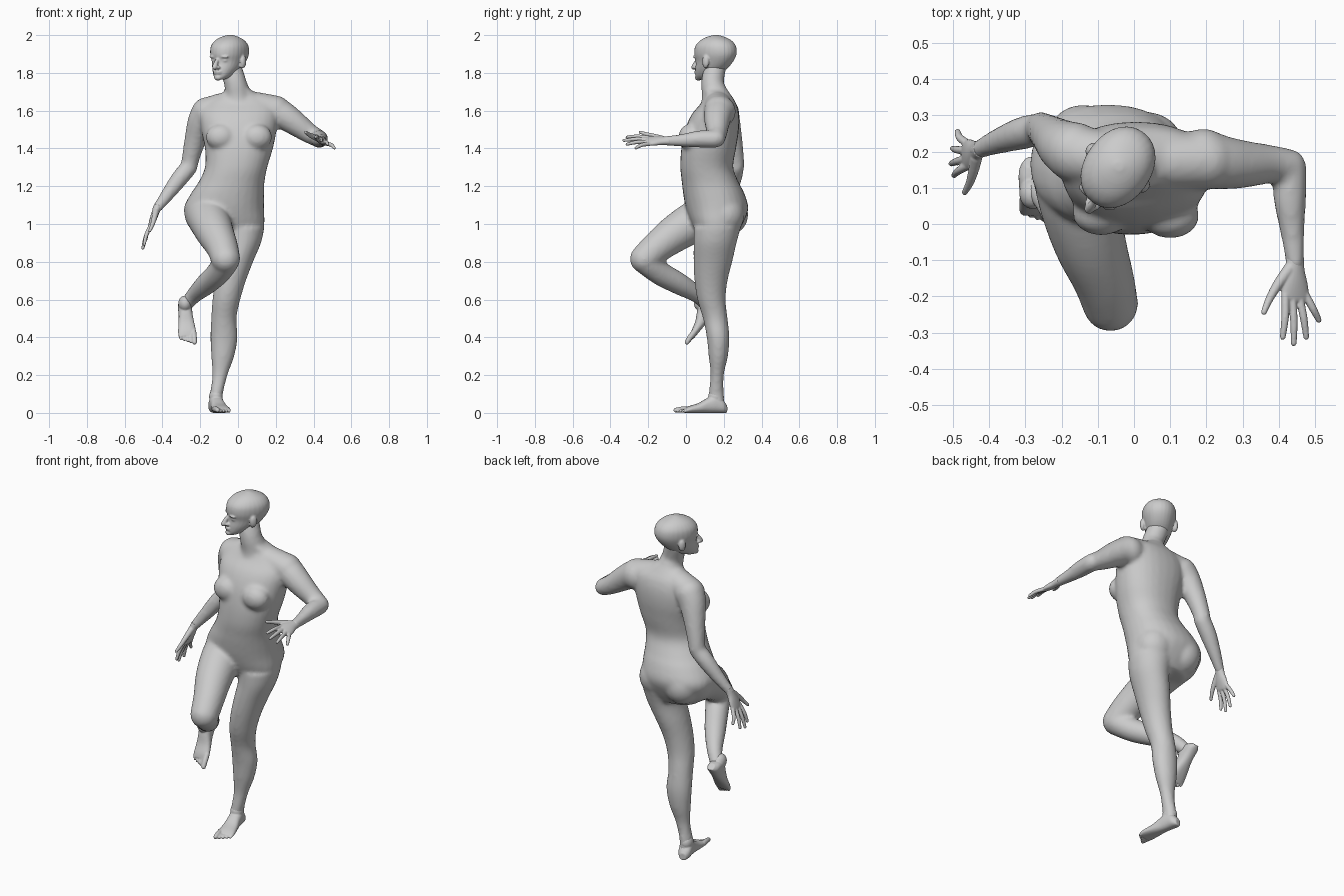
import bpy, bmesh, math
from mathutils import Vector, Matrix

cube = bpy.data.objects.get("Cube")
if cube:
    bpy.data.objects.remove(cube, do_unlink=True)

grey = bpy.data.materials.new("plain_grey")
grey.use_nodes = True
grey.diffuse_color = (0.6, 0.6, 0.6, 1)
grey.node_tree.nodes["Principled BSDF"].inputs["Base Color"].default_value = (0.6, 0.6, 0.6, 1)


def smooth_rows(rows, steps=4):
    """Catmull-Rom interpolation through every column of the rows."""
    rows = [Vector(r) for r in rows]
    out = []
    for i in range(len(rows) - 1):
        p0, p1 = rows[max(i - 1, 0)], rows[i]
        p2, p3 = rows[i + 1], rows[min(i + 2, len(rows) - 1)]
        for k in range(steps):
            t = k / steps
            out.append(p1 + (p2 - p0) * (t / 2)
                       + (p0 * 2 - p1 * 5 + p2 * 4 - p3) * (t * t / 2)
                       + (p1 * 3 - p0 - p2 * 3 + p3) * (t * t * t / 2))
    return out + [rows[-1]]


def loft(bm, rings, matrix=Matrix(), power=1.0, sides=28):
    """Skin rings given as (centre, half axis, half axis), closed at both ends."""
    def bend(v):
        return math.copysign(abs(v) ** power, v)
    loops = []
    for c, a, b in rings:
        angles = [2 * math.pi * i / sides for i in range(sides)]
        loops.append([bm.verts.new(matrix @ (c + a * bend(math.cos(t)) + b * bend(math.sin(t))))
                      for t in angles])
    for low, high in zip(loops, loops[1:]):
        for i in range(sides):
            j = (i + 1) % sides
            bm.faces.new((low[i], low[j], high[j], high[i]))
    bm.faces.new(loops[0][::-1])
    bm.faces.new(loops[-1])


def slices(bm, rows, power=0.9):
    """Horizontal sections: z, x from, x to, y from, y to."""
    loft(bm, [(Vector(((x0 + x1) / 2, (y0 + y1) / 2, z)),
               Vector(((x1 - x0) / 2, 0, 0)), Vector((0, (y1 - y0) / 2, 0)))
              for z, x0, x1, y0, y1 in smooth_rows(rows)], power=power)


def ball(bm, centre, size, matrix=Matrix()):
    bmesh.ops.create_icosphere(bm, subdivisions=3, radius=1, matrix=matrix
                               @ Matrix.Translation(centre) @ Matrix.Diagonal((*size, 1)))


def limb(bm, rows, matrix=Matrix()):
    """Round tube through x, y, z, radius with ball ends."""
    rows = smooth_rows(rows)
    pts = [r.to_3d() for r in rows]
    rings = []
    for i, row in enumerate(rows):
        way = pts[min(i + 1, len(pts) - 1)] - pts[max(i - 1, 0)]
        turn = way.to_track_quat('Z', 'Y')
        rings.append((pts[i], turn @ Vector((row[3], 0, 0)), turn @ Vector((0, row[3], 0))))
    loft(bm, rings, matrix)
    for row in (rows[0], rows[-1]):
        ball(bm, row.to_3d(), [row[3]] * 3, matrix)


def frame(origin, forward, up, side):
    """Local axes: x forward, y towards thumb or big toe, z up."""
    f, u = Vector(forward).normalized(), Vector(up).normalized()
    s = f.cross(u).normalized() * side
    m = Matrix((f, s, u)).transposed().to_4x4()
    return Matrix.Translation(origin) @ m


def finish(bm, name, voxel, rounds):
    """Fuse the pieces into one smooth skin."""
    bmesh.ops.recalc_face_normals(bm, faces=bm.faces)
    mesh = bpy.data.meshes.new(name)
    bm.to_mesh(mesh)
    bm.free()
    mesh.materials.append(grey)
    obj = bpy.data.objects.new(name, mesh)
    bpy.context.collection.objects.link(obj)
    fuse = obj.modifiers.new("fuse", 'REMESH')
    fuse.mode = 'VOXEL'
    fuse.voxel_size = voxel
    fuse.use_smooth_shade = True
    relax = obj.modifiers.new("relax", 'SMOOTH')
    relax.factor = 0.5
    relax.iterations = rounds


# Torso, pelvis and chest
body = bmesh.new()
slices(body, [(.93, -.19, .12, .07, .26), (1.0, -.26, .14, .03, .3), (1.08, -.287, .138, 0, .33),
              (1.16, -.25, .138, -.015, .31), (1.22, -.21, .14, -.022, .28),
              (1.3, -.175, .155, -.03, .25), (1.4, -.175, .185, -.025, .265),
              (1.5, -.195, .205, -.005, .28), (1.58, -.2, .215, .03, .28),
              (1.64, -.17, .2, .08, .265), (1.68, -.1, .12, .1, .24), (1.71, -.06, .07, .09, .22)])
for x, y in ((-.09, .03), (.1, .022)):
    ball(body, (x, y, 1.46), (.08, .062, .07))
for x, y in ((-.14, .225), (.035, .205)):
    ball(body, (x, y, 1.05), (.105, .105, .11))

# Shoulders and neck
limb(body, [(-.165, .195, 1.59, .08), (0, .17, 1.635, .073), (.2, .175, 1.6, .08)])
limb(body, [(0, .165, 1.64, .085), (-.005, .15, 1.7, .068), (-.015, .14, 1.75, .06), (-.04, .155, 1.83, .058)])

# Standing leg
slices(body, [(.98, -.09, .14, .04, .29), (.9, -.08, .122, .04, .268), (.8, -.1, .08, .04, .245),
              (.7, -.12, .042, .045, .22), (.6, -.135, .012, .06, .21), (.5, -.142, -.008, .09, .22),
              (.4, -.146, -.002, .11, .23), (.3, -.142, -.02, .12, .222), (.2, -.136, -.055, .13, .2),
              (.1, -.148, -.08, .12, .2), (.04, -.15, -.08, .13, .205)], power=1.0)

# Raised leg: thigh, then shin
limb(body, [(-.16, .16, 1.06, .125), (-.15, .06, 1.02, .112), (-.122, -.05, .955, .1),
            (-.085, -.15, .88, .085), (-.065, -.22, .815, .077)])
limb(body, [(-.07, -.2, .79, .068), (-.11, -.13, .735, .063), (-.17, -.03, .68, .057),
            (-.23, .06, .625, .043), (-.268, .1, .58, .036)])

# Left arm, bent forward
limb(body, [(.19, .18, 1.595, .084), (.24, .17, 1.575, .075), (.3, .165, 1.535, .066),
            (.37, .165, 1.485, .054), (.428, .16, 1.452, .047)])
limb(body, [(.43, .15, 1.45, .047), (.43, .07, 1.45, .045), (.437, -.02, 1.443, .034), (.445, -.11, 1.44, .025)])

# Right arm, hanging back
limb(body, [(-.165, .2, 1.59, .082), (-.195, .215, 1.54, .073), (-.225, .24, 1.45, .058),
            (-.25, .26, 1.35, .047), (-.257, .264, 1.31, .045)])
limb(body, [(-.26, .262, 1.3, .045), (-.31, .25, 1.24, .045), (-.37, .23, 1.16, .036), (-.43, .205, 1.08, .025)])
finish(body, "body", 0.011, 6)

# Head, turned to its right: z, front, back, half width
head = bmesh.new()
turned = frame((-.045, .155, 0), (-.57, -.82, 0), (0, 0, 1), -1)
loft(head, [(Vector(((a + b) / 2, 0, z)), Vector(((a - b) / 2, 0, 0)), Vector((0, w, 0)))
            for z, a, b, w in smooth_rows([
                (1.765, .115, .06, .022), (1.785, .118, .0, .045), (1.82, .116, -.06, .066),
                (1.86, .11, -.1, .08), (1.9, .118, -.12, .091), (1.94, .112, -.116, .09),
                (1.97, .085, -.092, .073), (1.99, .045, -.052, .045), (2.001, .005, -.015, .012)])],
     turned, power=.95)
limb(head, [(.112, 0, 1.87, .009), (.127, 0, 1.85, .012), (.138, 0, 1.83, .014)], turned)
ball(head, (.112, 0, 1.797), (.015, .026, .006), turned)
ball(head, (.112, 0, 1.807), (.017, .027, .006), turned)
ball(head, (.108, 0, 1.775), (.018, .022, .016), turned)
for side in (-1, 1):
    ball(head, (.122, side * .014, 1.829), (.011, .009, .008), turned)
    ball(head, (.097, side * .034, 1.885), (.018, .026, .008), turned)
    ball(head, (.092, side * .034, 1.865), (.014, .016, .009), turned)
    ball(head, (.0, side * .09, 1.86), (.02, .013, .034), turned)
    ball(head, (.005, side * .085, 1.838), (.012, .012, .014), turned)
finish(head, "head", 0.005, 3)


def hand(name, place):
    bm = bmesh.new()
    loft(bm, [(Vector((t, s, 0)), Vector((0, w, 0)), Vector((0, 0, h)))
              for t, s, w, h in smooth_rows([(-.02, 0, .024, .022), (.02, .002, .029, .02),
                                             (.06, .002, .04, .018), (.1, 0, .044, .013),
                                             (.112, 0, .036, .008)])], place)
    # Thumb and four fanned fingers
    limb(bm, [(.02, .02, 0, .017), (.06, .052, -.004, .014), (.1, .078, -.006, .011),
              (.138, .098, -.004, .008)], place)
    for root, tip, reach in ((.032, .04, .215), (.011, .005, .232), (-.011, -.035, .215), (-.032, -.075, .168)):
        limb(bm, [(.09, root, 0, .011), (.09 + (reach - .09) / 2, (root + tip) / 2, .006, .0105),
                  (reach - .008, tip, 0, .008)], place)
    finish(bm, name, 0.0035, 2)


def foot(name, place):
    bm = bmesh.new()
    loft(bm, [(Vector((t, 0, h / 2)), Vector((0, w, 0)), Vector((0, 0, h / 2)))
              for t, w, h in smooth_rows([(-.003, .018, .04), (.02, .034, .07), (.06, .037, .098),
                                          (.1, .037, .08), (.15, .043, .052), (.2, .048, .036),
                                          (.225, .046, .024)])], place, power=.85)
    ball(bm, (.055, 0, .085), (.042, .036, .045), place)
    # Toes, largest on the inner side
    for i in range(5):
        r = .0145 if i == 0 else .0105 - .0005 * i
        side = .034 - .0175 * i
        limb(bm, [(.195, side, r + .006, r), (.235 - .006 * i, side, r + .004, r),
                  (.266 - .009 * i, side, r, r * .85)], place)
    finish(bm, name, 0.004, 2)


hand("left_hand", frame((.445, -.105, 1.44), (0, -1, 0), (.5, 0, .86), 1))
hand("right_hand", frame((-.43, .205, 1.08), (-.33, -.15, -.93), (-.94, 0, .33), -1))
foot("left_foot", frame((-.128, .213, 0), (.2, -.98, 0), (0, 0, 1), 1))
foot("right_foot", frame((-.285, .185, .565), (.08, -.64, -.76), (0, -.76, .64), -1))
